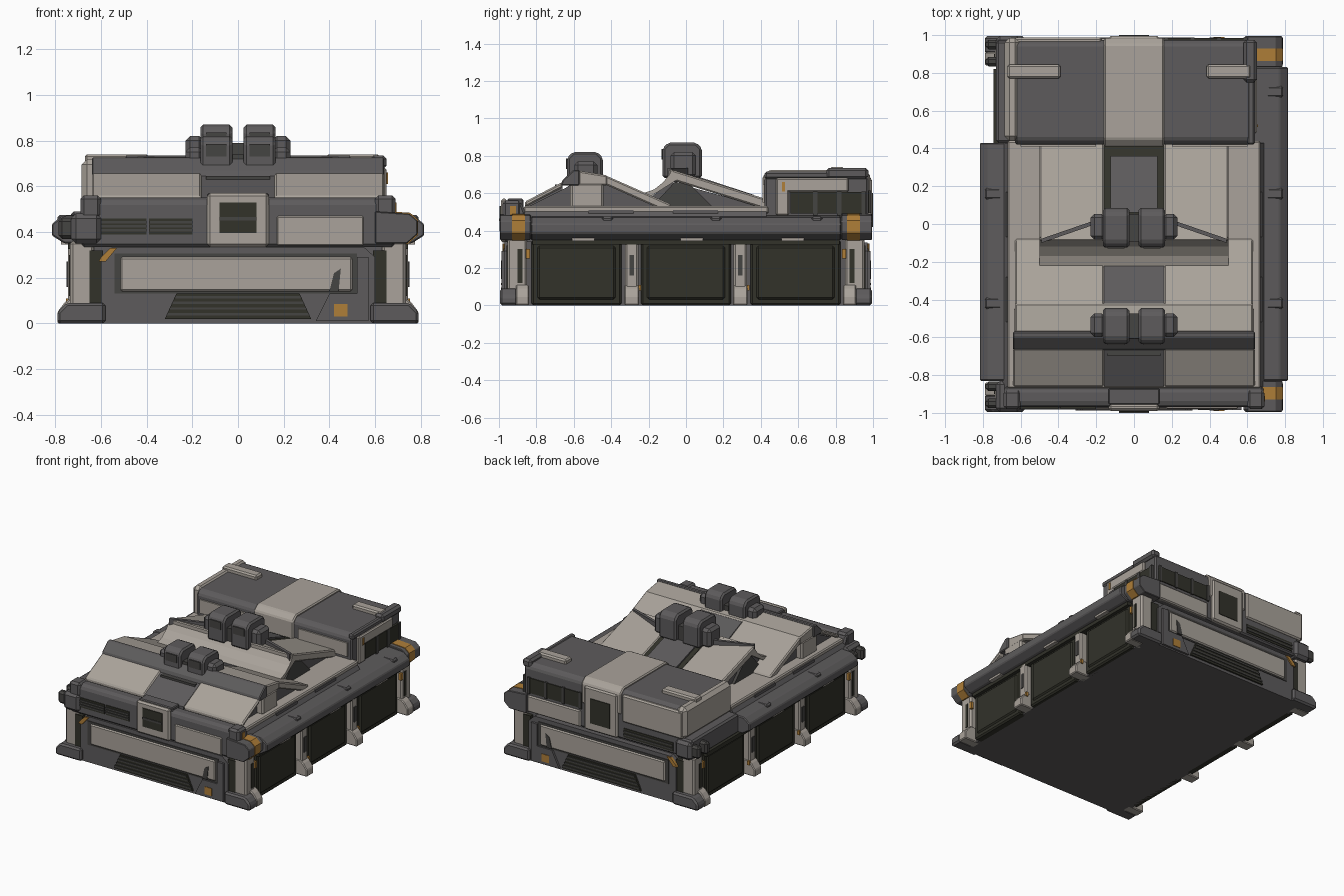
import bpy, bmesh
from mathutils import Vector

cube = bpy.data.objects.get("Cube")
if cube:
    bpy.data.objects.remove(cube, do_unlink=True)


def material(name, colour):
    m = bpy.data.materials.new(name)
    m.use_nodes = True
    m.diffuse_color = (*colour, 1)
    m.node_tree.nodes["Principled BSDF"].inputs["Base Color"].default_value = (*colour, 1)
    return m


light = material("pale stone panel", (.40, .365, .325))
grey = material("steel grey", (.11, .105, .107))
dark = material("dark olive", (.032, .032, .023))
shade = material("charcoal", (.06, .058, .055))
orange = material("amber marking", (.43, .21, .04))

# Placement patterns: sign pairs for x and y
ONE = [(1, 1)]
SIDES = [(1, 1), (-1, 1)]
ENDS = [(1, 1), (1, -1)]
CORNERS = SIDES + [(1, -1), (-1, -1)]


def place(name, bm, mat, bevel, copies):
    for sx, sy in copies:
        part = bm.copy()
        for v in part.verts:
            v.co = Vector((v.co.x * sx, v.co.y * sy, v.co.z))
        bmesh.ops.recalc_face_normals(part, faces=part.faces)
        mesh = bpy.data.meshes.new(name)
        part.to_mesh(mesh)
        part.free()
        mesh.materials.append(mat)
        obj = bpy.data.objects.new(name, mesh)
        bpy.context.collection.objects.link(obj)
        if bevel:
            mod = obj.modifiers.new("edge chamfer", "BEVEL")
            mod.width = bevel
            mod.segments = 1
    bm.free()


def prism(name, axis, profile, start, end, mat, copies=ONE, bevel=0):
    """Extrude a profile along x (y,z points), y (x,z points) or z (x,y points)."""
    order = {"x": lambda t, a, b: (t, a, b), "y": lambda t, a, b: (a, t, b), "z": lambda t, a, b: (a, b, t)}[axis]
    bm = bmesh.new()
    rings = [[bm.verts.new(order(t, a, b)) for a, b in profile] for t in (start, end)]
    n = len(profile)
    for ring in rings:
        bm.faces.new(ring)
    for i in range(n):
        j = (i + 1) % n
        bm.faces.new((rings[0][i], rings[0][j], rings[1][j], rings[1][i]))
    place(name, bm, mat, bevel, copies)


def box(name, x, y, z, mat, copies=ONE, bevel=0):
    profile = [(y[0], z[0]), (y[1], z[0]), (y[1], z[1]), (y[0], z[1])]
    prism(name, "x", profile, x[0], x[1], mat, copies, bevel)


def slope(name, x, low, high, thick, mat, copies=ONE, bevel=0):
    """Inclined plate between two (y,z) points on its top surface."""
    profile = [low, high, (high[0], high[1] - thick), (low[0], low[1] - thick)]
    prism(name, "x", profile, x[0], x[1], mat, copies, bevel)


def grille(name, x, y, z, slats):
    """Dark opening crossed by thin horizontal slats."""
    box(name + "_opening", x, (y, y + .03), z, dark)
    step = (z[1] - z[0]) / (slats + 1)
    for i in range(slats):
        h = z[0] + step * (i + 1)
        box(name + "_slat", x, (y - .006, y + .01), (h - .005, h + .005), shade)


# Main hull and base
box("base_hull", (-.69, .69), (-.93, .93), (0, .36), grey)
prism("upper_hull", "y", [(-.70, .34), (.70, .34), (.70, .46), (.665, .51), (-.665, .51), (-.70, .46)],
      -.95, .43, grey)

# Long side rails with pale inserts; the right one stops at the cabin
rail = [(.62, .35), (.76, .35), (.815, .385), (.815, .435), (.77, .47), (.62, .48)]
prism("left_rail", "y", rail, -.83, .83, grey, bevel=.006)
prism("right_rail", "y", [(-x, z) for x, z in rail], -.83, .43, grey, bevel=.006)
box("rail_underside_trim", (.69, .745), (-.82, .82), (.325, .355), dark, SIDES)
for y in (-.55, .03, .57):
    box("rail_mark", (.74, .775), (y - .06, y + .06), (.345, .36), light)
    box("rail_clip", (.70, .79), (y + .1, y + .16), (.38, .475), grey, bevel=.01)
for y in (-.55, .03):
    box("rail_mark", (-.775, -.74), (y - .06, y + .06), (.345, .36), light)
    box("rail_clip", (-.79, -.70), (y + .1, y + .16), (.38, .475), grey, bevel=.01)

# Rail corner housings with amber bands
corner = [(.60, .35), (.74, .35), (.785, .39), (.785, .45), (.75, .48), (.60, .49)]
prism("left_rail_corner", "y", corner, .83, .995, grey, ENDS, .004)
prism("left_rail_band", "y", [(x + .003, z + (.004 if z > .4 else -.003)) for x, z in corner],
      .862, .93, orange, ENDS)
box("right_rail_corner", (-.73, -.60), (.83, .995), (.35, .48), grey, ENDS, .02)
for y in (.86, .95):
    box("right_corner_pipe", (-.785, -.70), (y - .025, y + .025), (.37, .46), shade, ENDS, .015)

# Side bays, pillars and feet
for y in (-.585, 0, .585):
    box("bay_frame", (.66, .72), (y - .24, y + .24), (0, .35), dark, SIDES, .01)
    box("bay_panel", (.70, .73), (y - .21, y + .21), (.03, .32), dark, SIDES, .012)
foot = [(.66, 0), (.79, 0), (.79, .05), (.76, .09), (.735, .11), (.66, .11)]
for y in (-.29, .29):
    box("side_pillar", (.66, .745), (y - .035, y + .035), (.08, .35), light, SIDES, .01)
    prism("side_foot", "y", foot, y - .04, y + .04, light, SIDES, .006)
    box("pillar_slot", (.73, .75), (y - .012, y + .012), (.16, .27), shade, SIDES)
    box("pillar_tab", (.735, .752), (y + .036, y + .05), (.08, .11), orange, SIDES)
box("corner_pillar", (.63, .735), (.85, .955), (.05, .36), light, CORNERS, .012)
box("corner_vent_side", (.72, .74), (.875, .90), (.12, .30), dark, CORNERS)
box("corner_vent_end", (.59, .65), (.93, .96), (.09, .32), dark, CORNERS)
box("corner_tab", (.72, .74), (.835, .855), (.25, .30), orange, CORNERS)
prism("corner_foot", "y", foot, .84, .91, light, CORNERS, .006)
prism("corner_foot_cap", "y", [(.58, 0), (.79, 0), (.79, .05), (.75, .09), (.58, .09)],
      .90, .995, grey, CORNERS, .012)

# Lower end walls, mirrored front to back
prism("end_wall", "y", [(-.60, 0), (.60, 0), (.60, .29), (.55, .335), (-.55, .335), (-.60, .29)],
      -.97, -.9, grey, ENDS)
box("end_recess", (-.54, .52), (-.975, -.95), (.13, .305), shade, ENDS)
box("end_pale_panel", (-.515, .50), (-.983, -.95), (.14, .29), light, ENDS, .008)
prism("end_panel_latch", "y", [(.40, .14), (.44, .14), (.45, .24), (.42, .22)], -.988, -.97, shade, ENDS)
prism("end_vent", "y", [(-.32, .02), (.32, .02), (.27, .13), (-.27, .13)], -.982, -.96, dark, ENDS)
for i in range(4):
    w = .31 - i * .012
    box("end_vent_slat", (-w, w), (-.988, -.97), (.035 + i * .025, .045 + i * .025), shade, ENDS)
prism("end_wedge", "y", [(.34, .01), (.57, .01), (.57, .29), (.52, .29), (.52, .13), (.40, .13)],
      -.986, -.96, grey, ENDS)
box("end_amber_square", (.42, .48), (-.99, -.97), (.03, .085), orange, ENDS)
prism("end_amber_strip", "y", [(-.61, .27), (-.60, .29), (-.56, .33), (-.53, .33), (-.58, .27)],
      -.98, -.96, orange, ENDS)

# Front hood with raised end caps
prism("front_hood", "x", [(-.97, .335), (-.97, .53), (-.95, .55), (-.88, .55), (-.86, .50), (-.86, .335)],
      -.685, .685, grey, bevel=.012)
box("hood_end_cap", (.60, .69), (-.98, -.88), (.46, .56), grey, SIDES, .015)
grille("hood_vent", (-.60, -.40), -.976, (.39, .46), 3)
grille("hood_vent", (-.39, -.20), -.976, (.39, .46), 3)
box("hood_pale_panel", (.17, .55), (-.98, -.95), (.34, .47), light, bevel=.006)
box("hood_window_frame", (-.135, .135), (-.99, -.955), (.335, .57), light, bevel=.012)
box("hood_window_hood", (-.135, .135), (-.955, -.87), (.50, .57), grey, bevel=.006)
box("hood_window", (-.08, .08), (-.996, -.97), (.395, .53), dark)
box("hood_window_bar", (-.08, .08), (-1, -.99), (.45, .465), shade)
box("hood_amber_tab", (.66, .694), (-.94, -.91), (.46, .53), orange)

# Pale deck
box("deck", (-.67, .67), (-.87, .44), (.49, .53), light, bevel=.008)
for y in (-.40, .05):
    box("deck_slot", (.655, .678), (y - .12, y + .12), (.485, .51), grey, SIDES)

# Forward ridge: core, pale slopes, grey crest and side struts
prism("forward_ridge", "x", [(-.86, .52), (-.64, .63), (-.55, .69), (-.42, .67), (-.10, .52)], -.59, .59, grey)
slope("forward_slope", (.16, .64), (-.86, .555), (-.66, .66), .03, light, SIDES, .008)
slope("forward_slope_centre", (-.16, .16), (-.86, .55), (-.66, .65), .03, grey)
box("forward_slope_seam", (-.14, .14), (-.70, -.66), (.62, .645), shade)
prism("forward_crest", "x", [(-.67, .64), (-.66, .67), (-.60, .725), (-.57, .725), (-.57, .64)],
      -.64, .64, grey, bevel=.006)
prism("crest_pale_back", "x", [(-.575, .64), (-.575, .72), (-.42, .695), (-.42, .64)], -.63, .63, light, bevel=.008)
slope("rear_facing_slope", (.16, .63), (-.43, .695), (-.08, .54), .05, light, SIDES, .008)
slope("rear_facing_channel", (-.16, .16), (-.43, .69), (-.10, .55), .03, grey)
box("ridge_side_block", (.5, .635), (-.62, -.44), (.52, .655), light, SIDES, .012)

# Middle ridge with pale plates and a dark centre channel
prism("middle_ridge", "x", [(-.2, .52), (-.2, .57), (-.08, .66), (.40, .53), (.40, .52)], -.47, .47, grey)
prism("middle_front_plate", "x", [(-.24, .595), (-.17, .62), (-.12, .66), (-.07, .724), (-.05, .67), (-.24, .55)],
      -.5, .5, light)
slope("middle_rear_plate", (.16, .5), (-.09, .73), (.44, .565), .055, light, SIDES, .008)
slope("middle_channel", (-.16, .16), (-.05, .715), (.44, .555), .03, dark)
slope("middle_channel_panel", (-.125, .125), (.06, .69), (.36, .592), .02, grey)
prism("middle_side_brace", "x", [(-.18, .53), (-.06, .66), (.02, .65), (.14, .53)], .46, .49, shade, SIDES)


# Paired roof pods
def pods(y, base, top, half):
    profile = [(y - half, base), (y + half, base), (y + half, top - .03), (y + half - .03, top),
               (y - half + .03, top), (y - half, top - .03)]
    prism("roof_pod", "x", profile, .025, .165, grey, SIDES, .012)
    box("pod_window", (.05, .14), (y - half - .006, y - half + .01), (top - .09, top - .035), shade, SIDES)
    box("pod_outer_block", (.15, .23), (y - half * .6, y + half * .7), (base, top - .05), grey, SIDES, .02)
    box("pod_bridge", (-.04, .04), (y - half * .7, y + half * .7), (base, top - .08), shade)


pods(-.54, .66, .82, .095)
pods(-.02, .68, .87, .105)
prism("pod_stay", "z", [(.2, 0), (.49, -.1), (.49, -.078), (.2, .022)], .66, .735, grey, SIDES)

# Rear cabin
prism("rear_cabin", "x", [(.42, .36), (.42, .68), (.45, .71), (.95, .71), (.975, .68), (.975, .36)],
      -.63, .63, grey, bevel=.01)
box("cabin_side_rim", (.60, .64), (.42, .97), (.675, .715), grey, bevel=.01)
prism("cabin_centre_stripe", "x", [(.41, .54), (.41, .69), (.45, .725), (.95, .725), (.985, .69), (.985, .54)],
      -.16, .16, light, bevel=.008)
box("left_roof_pad", (.385, .62), (.77, .845), (.69, .74), light, bevel=.01)
box("right_roof_pad", (-.67, -.39), (.77, .845), (.69, .74), light, bevel=.01)
box("left_roof_corner", (.58, .65), (.75, .975), (.675, .735), grey, bevel=.015)
box("cabin_front_panel", (.2, .6), (.41, .44), (.55, .65), light, SIDES)

# Cabin flanks: windows on the left, plain pale cladding on the right
box("left_window_strip", (.61, .645), (.56, .95), (.49, .605), dark)
for y in (.69, .82, .95):
    box("left_window_post", (.61, .65), (y - .012, y + .012), (.48, .61), shade)
box("left_pale_brow", (.60, .65), (.50, .87), (.605, .68), light, bevel=.008)
box("left_pale_post", (.60, .65), (.48, .55), (.48, .68), light, bevel=.008)
box("left_amber_tab", (.62, .656), (.513, .528), (.61, .66), orange)
box("right_cladding", (-.685, -.605), (.44, .985), (.49, .72), light, bevel=.025)
box("right_cladding_skirt", (-.73, -.6), (.43, .97), (.35, .49), grey, bevel=.012)

# Cabin back wall
box("rear_window_frame", (-.135, .135), (.9, .995), (.36, .68), light, bevel=.012)
box("rear_window", (-.08, .08), (.98, 1), (.42, .60), dark)
box("rear_pale_cladding", (-.66, -.17), (.95, .988), (.49, .69), light, bevel=.01)
box("rear_lower_vent", (-.58, -.18), (.95, .98), (.38, .445), dark)
for z in (.40, .425):
    box("rear_vent_slat", (-.58, -.18), (.95, .985), (z - .005, z + .005), shade)
box("rear_window_strip", (.17, .60), (.95, .982), (.50, .61), dark)
for x in (.17, .31, .45, .59):
    box("rear_window_post", (x - .01, x + .01), (.95, .988), (.495, .615), shade)
box("rear_pale_panel", (.17, .60), (.95, .985), (.36, .48), light, bevel=.008)
